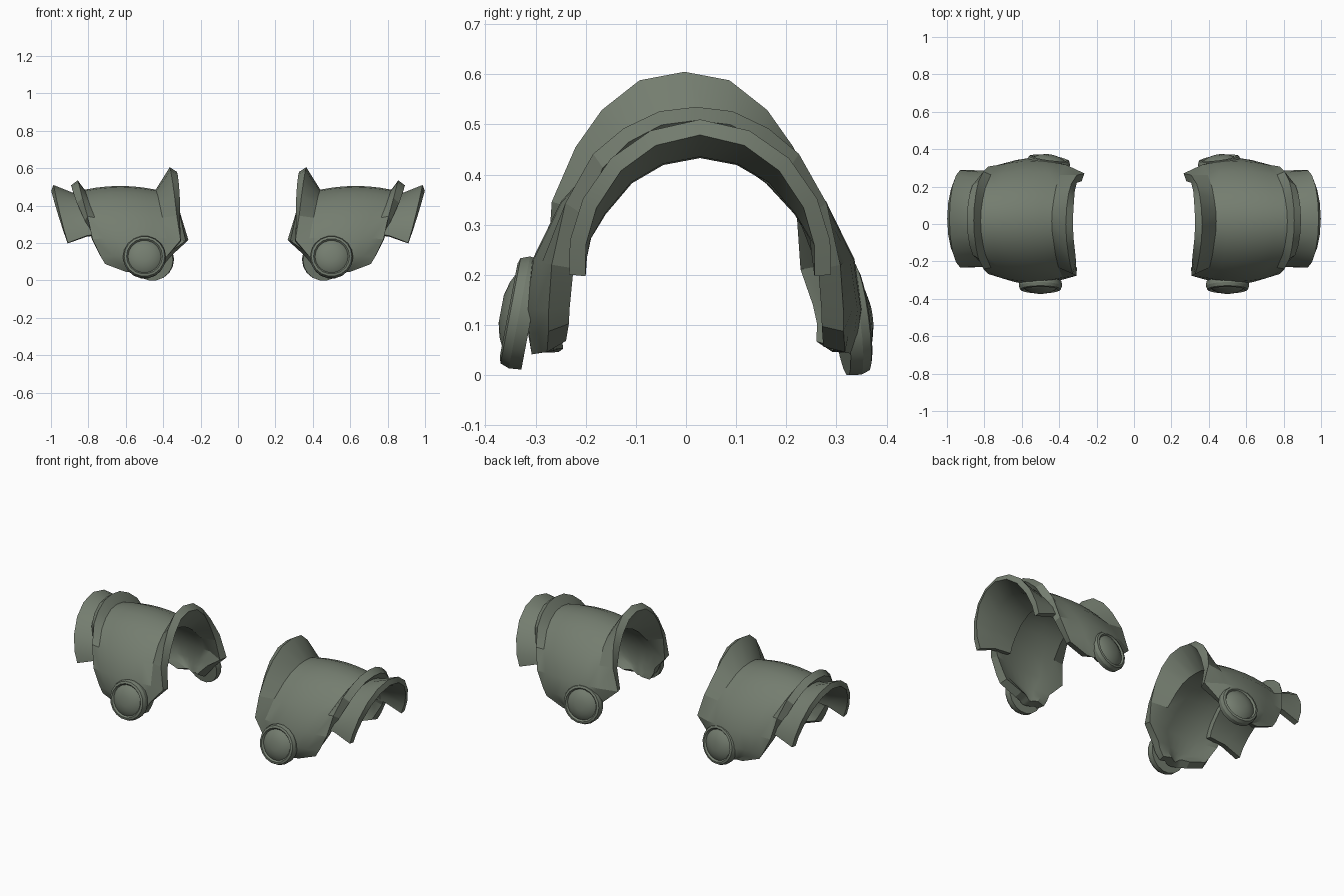
import bpy, math
from mathutils import Vector, Matrix

if "Cube" in bpy.data.objects:
    bpy.data.objects.remove(bpy.data.objects["Cube"])

mat = bpy.data.materials.new("grey_green")
mat.diffuse_color = (0.175, 0.205, 0.16, 1)
mat.use_nodes = True
mat.node_tree.nodes["Principled BSDF"].inputs["Base Color"].default_value = mat.diffuse_color


def finish(name, verts, faces, thickness=0):
    """Make the object, thicken it inward, mirror it to the left, shade it."""
    me = bpy.data.meshes.new(name)
    me.from_pydata(verts, [], faces)
    me.materials.append(mat)
    ob = bpy.data.objects.new(name, me)
    bpy.context.collection.objects.link(ob)
    bpy.context.view_layer.objects.active = ob
    ob.select_set(True)
    if thickness:
        m = ob.modifiers.new("thick", 'SOLIDIFY')
        m.thickness, m.offset = thickness, -1
        bpy.ops.object.modifier_apply(modifier=m.name)
    m = ob.modifiers.new("pair", 'MIRROR')
    m.use_mirror_merge = False
    bpy.ops.object.modifier_apply(modifier=m.name)
    bpy.ops.object.shade_smooth_by_angle(angle=math.radians(24))
    ob.select_set(False)


def arch_shell(name, half, centre_y, stations, thickness):
    """Loft over an arch. half: rows from foot to crown, (half width, z, ...).
    stations(row, is_front) gives (x, outward offset, y shift, z shift)."""
    rows = [(-r[0], r) for r in half] + [(r[0], r) for r in half[-2::-1]]
    verts, faces = [], []
    for i, (y, r) in enumerate(rows):
        a, b = rows[max(i - 1, 0)], rows[min(i + 1, len(rows) - 1)]
        ty, tz = b[0] - a[0], b[1][1] - a[1][1]
        nrm = Vector((0, -tz, ty)).normalized()
        cols = stations(r, y < 0)
        for x, off, dy, dz in cols:
            verts.append(Vector((x, y + centre_y + dy, r[1] + dz)) + nrm * off)
    k = len(cols)
    for i in range(len(rows) - 1):
        for j in range(k - 1):
            q = i * k + j
            faces.append((q, q + 1, q + k + 1, q + k))
    finish(name, verts, faces, thickness)


# Main shoulder plate: half width, z, inner edge x, inner crease x,
# outer crease x, outer edge x, inner flange height, outer rim height,
# how far the inner edge is cut back on the front side
PLATE = [
    (.303, .045, .43, .46, .56, .60, -.008, -.006, 0),
    (.310, .085, .395, .44, .62, .71, -.012, -.016, .005),
    (.316, .130, .36, .42, .67, .735, -.022, -.022, .02),
    (.302, .225, .265, .365, .715, .778, -.03, -.015, .042),
    (.248, .335, .305, .395, .765, .805, .02, .015, .022),
    (.178, .412, .335, .418, .795, .832, .058, .04, .005),
    (.122, .452, .35, .428, .808, .845, .088, .046, 0),
    (.060, .478, .36, .437, .817, .854, .114, .05, 0),
    (0, .485, .365, .44, .82, .857, .12, .05, 0),
]


def plate_stations(r, is_front):
    x0, x1, x2, x3, flange, rim, cut = r[2:]
    cut = cut if is_front else 0
    out = [(x0 + cut, flange, -.018, 0)]
    for k in range(7):
        f = k / 6
        out.append((x1 + cut * .4 + (x2 - x1 - cut * .4) * f,
                    .02 * 4 * f * (1 - f), 0, 0))
    return out + [(x3, rim, .005, 0)]


arch_shell("shoulder_plate", PLATE, .015, plate_stations, .045)

# Outer arm band: half width, z, outer edge x, flare height, inner foot lift
BAND = [
    (.256, .200, .910, .005, .05),
    (.248, .265, .930, .012, .02),
    (.215, .340, .951, .022, 0),
    (.157, .408, .970, .032, 0),
    (.085, .450, .982, .04, 0),
    (0, .466, .987, .044, 0),
]
arch_shell("arm_band", BAND, .028,
           lambda r, f: [(.70, 0, 0, r[4]), (r[2] - .105, .002, 0, r[4] * .8),
                         (r[2], r[3], 0, 0)], .033)


def round_boss(name, centre, normal, radius, sides=18):
    """Domed round boss with a raised rim, turned around its own axis."""
    prof = [(1, -.035), (1.02, -.01), (.96, .008), (.85, .012), (.78, .002),
            (.72, .008), (.5, .02), (.25, .027)]
    q = Vector(normal).to_track_quat('Z', 'Y').to_matrix().to_4x4()
    mx = Matrix.Translation(centre) @ q
    verts, faces = [], []
    for rad, h in prof:
        for s in range(sides):
            a = 2 * math.pi * s / sides
            verts.append(mx @ Vector((rad * radius * math.cos(a),
                                      rad * radius * math.sin(a), h)))
    for i in range(len(prof) - 1):
        for s in range(sides):
            t = (s + 1) % sides
            faces.append((i * sides + s, i * sides + t,
                          (i + 1) * sides + t, (i + 1) * sides + s))
    last = (len(prof) - 1) * sides
    faces.append(tuple(range(last, last + sides)))
    faces.append(tuple(reversed(range(sides))))
    finish(name, verts, faces)


# Bosses at the foot of the plate, front and back
round_boss("front_boss", (.5, -.342, .127), (0, -1, .19), .113)
round_boss("back_boss", (.455, .342, .115), (-.13, 1, .14), .113)
